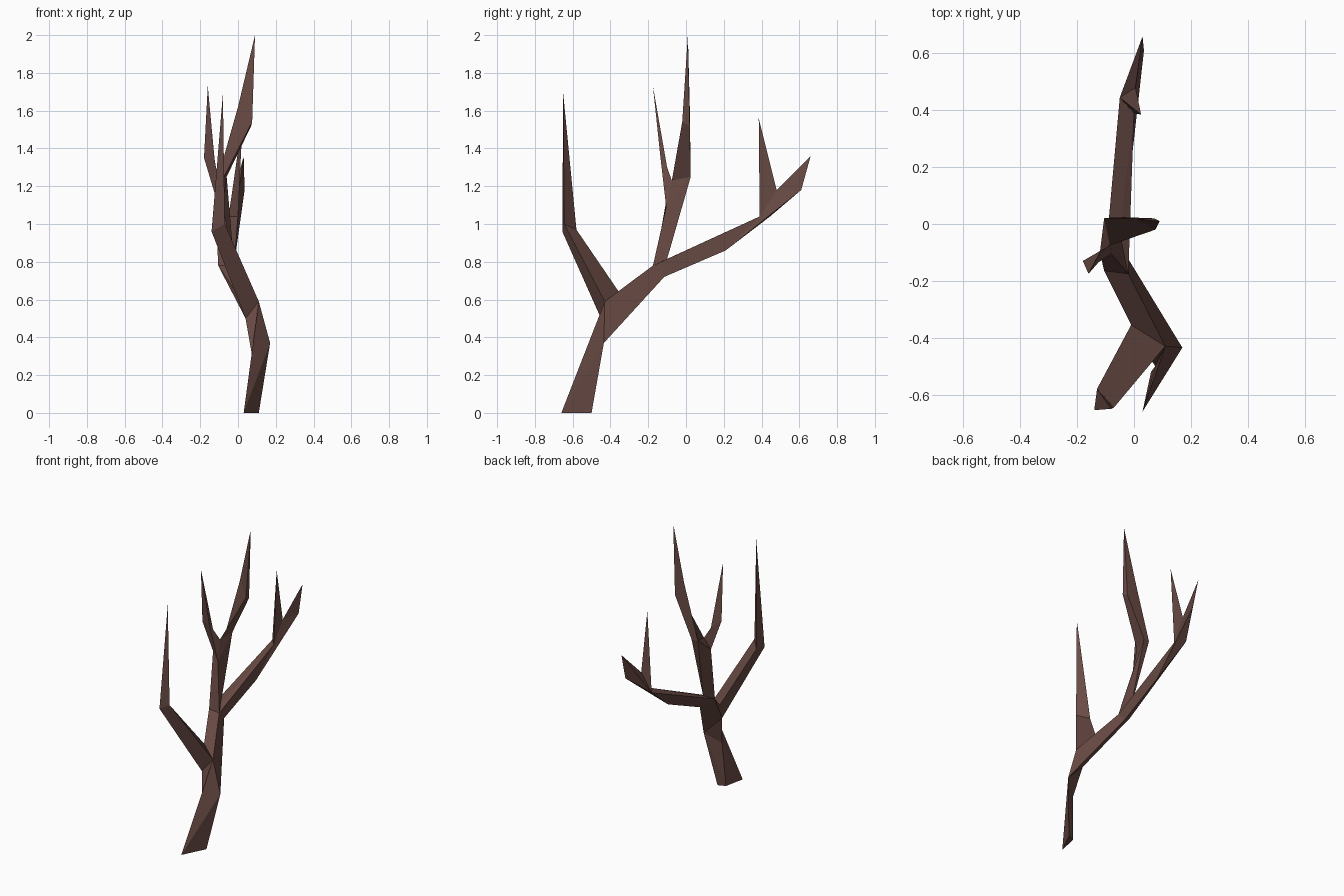
import bpy, bmesh

if "Cube" in bpy.data.objects:
    bpy.data.objects.remove(bpy.data.objects["Cube"])

bm = bmesh.new()


def pt(x, y, z):
    return bm.verts.new((x, y, z))


def face(*v):
    bm.faces.new(v)


def tube(a, b):
    """Bridge two rings of equal size."""
    for i in range(len(a)):
        j = (i + 1) % len(a)
        face(a[i], a[j], b[j], b[i])


def spike(ring, tip):
    for i in range(len(ring)):
        face(ring[i], ring[(i + 1) % len(ring)], tip)


# trunk foot and the collar where the front branch leaves
foot_front, foot_right, foot_left = pt(0.03, -0.66, 0), pt(0.11, -0.5, 0), pt(0.06, -0.52, 0)
col_right, col_top = pt(0.17, -0.435, 0.37), pt(0.11, -0.43, 0.59)
col_low, col_left = pt(0.075, -0.5, 0.3), pt(0.04, -0.45, 0.5)
col_back = pt(-0.01, -0.355, 0.64)
face(foot_front, foot_left, foot_right)
face(foot_front, foot_right, col_right)
face(foot_front, col_right, col_top)
face(foot_front, col_top, col_low)
face(col_top, col_left, col_low)
face(foot_front, col_low, foot_left)
face(foot_left, col_low, col_right)
face(foot_left, col_right, foot_right)

# front branch
elbow = [pt(-0.07, -0.645, 1.0), pt(-0.14, -0.655, 0.96), pt(-0.13, -0.58, 0.97)]
tube([col_top, col_left, col_back], elbow)
spike(elbow, pt(-0.08, -0.65, 1.69))

# leaning trunk up to the main fork
fork_left, fork_right = pt(-0.105, -0.165, 0.78), pt(-0.02, -0.175, 0.78)
fork_low, fork_top = pt(-0.025, -0.115, 0.72), pt(-0.06, -0.1, 0.815)
face(col_right, col_top, fork_right, fork_low)
face(col_top, col_back, fork_left, fork_right)
face(col_back, col_left, fork_left)
face(col_left, col_low, col_right)
face(col_left, col_right, fork_low, fork_left)

# rear branch
rear_low = pt(-0.01, 0.21, 0.86)
rear_left, rear_right = pt(-0.05, 0.445, 1.04), pt(0.0, 0.39, 1.04)
face(fork_right, fork_low, rear_low, rear_right)
face(fork_top, fork_right, rear_right)
face(fork_top, rear_right, rear_left)
face(fork_top, rear_left, fork_left)
face(fork_left, rear_left, rear_low, fork_low)

# rear twigs: one upright, one leaning back
crotch, bend = pt(0.005, 0.48, 1.18), pt(0.035, 0.61, 1.18)
spike([rear_left, rear_right, crotch], pt(0.025, 0.385, 1.56))
face(rear_right, rear_low, bend, crotch)
face(rear_low, rear_left, bend)
lean_tip = pt(0.03, 0.66, 1.36)
face(rear_left, lean_tip, bend)
face(bend, lean_tip, crotch)
face(crotch, lean_tip, rear_left)

# central stem and its upper fork
stem_left, stem_front = pt(-0.12, -0.1, 1.15), pt(-0.08, -0.105, 1.09)
stem_right, stem_back = pt(-0.06, 0.025, 1.25), pt(-0.105, 0.02, 1.25)
split = pt(-0.085, -0.075, 1.23)
face(fork_left, fork_right, stem_front, stem_left)
face(fork_right, fork_top, stem_right, stem_front)
face(fork_top, stem_back, stem_right)
face(fork_top, fork_left, stem_left, stem_back)
face(stem_front, stem_right, split)
face(stem_left, split, stem_back)

# tall twig
tall = [pt(0.075, -0.02, 1.54), pt(0.07, 0.02, 1.52), pt(0.0, 0.02, 1.62)]
tube([split, stem_right, stem_back], tall)
spike(tall, pt(0.09, 0.01, 2.0))

# short twig
short = [pt(-0.18, -0.13, 1.35), pt(-0.125, -0.135, 1.35), pt(-0.12, -0.1, 1.3)]
tube([stem_left, stem_front, split], short)
spike(short, pt(-0.16, -0.175, 1.73))

bmesh.ops.recalc_face_normals(bm, faces=bm.faces)
mesh = bpy.data.meshes.new("bare_tree")
bm.to_mesh(mesh)
bm.free()
bark = bpy.data.materials.new("brown_bark")
bark.diffuse_color = (0.14, 0.068, 0.058, 1)
bark.use_nodes = True
bark.node_tree.nodes["Principled BSDF"].inputs["Base Color"].default_value = bark.diffuse_color
mesh.materials.append(bark)
tree = bpy.data.objects.new("bare_tree", mesh)
bpy.context.collection.objects.link(tree)
